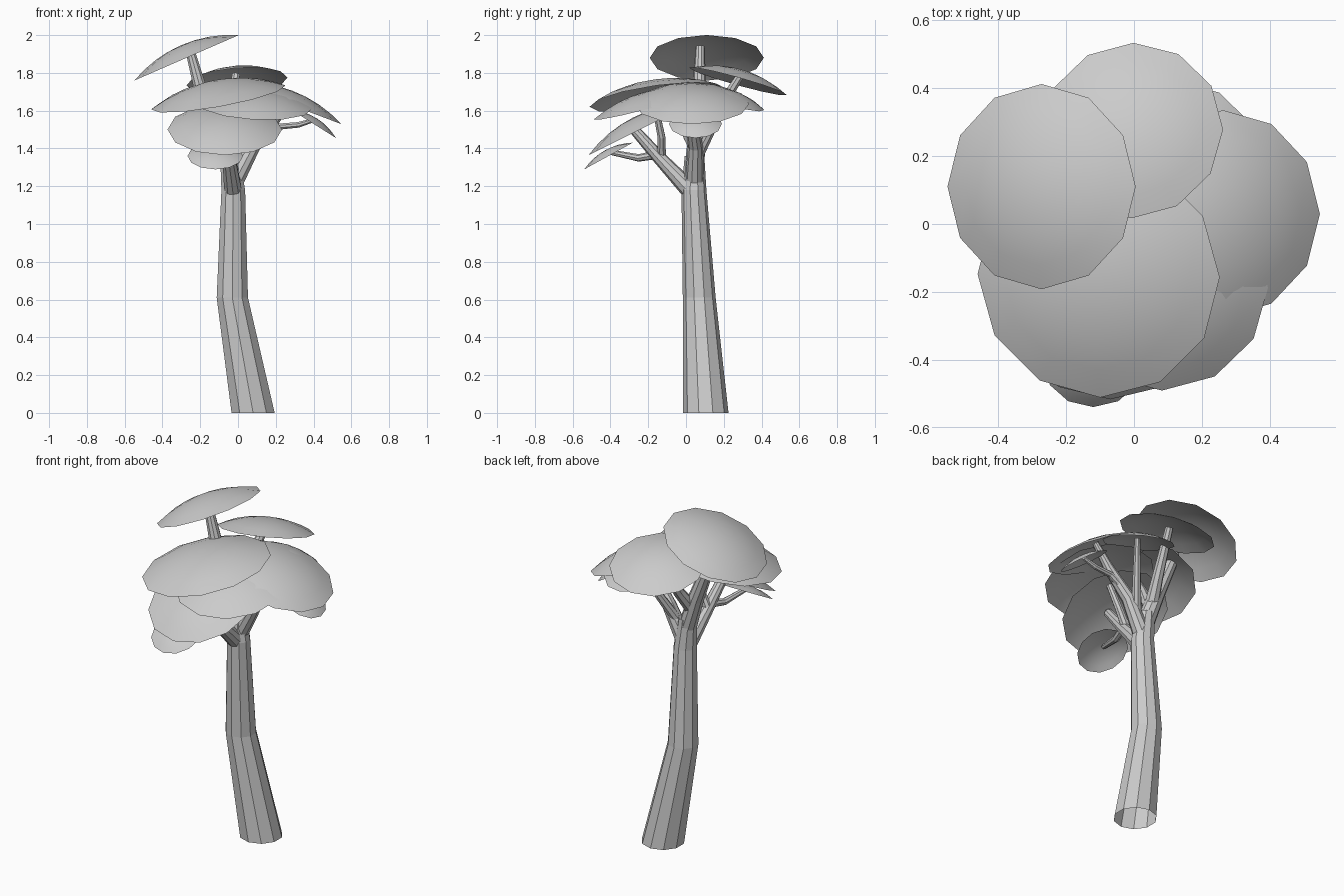
import bpy, bmesh, math
from mathutils import Vector, Matrix

cube = bpy.data.objects.get("Cube")
if cube:
    bpy.data.objects.remove(cube)


def make_material(name, color):
    mat = bpy.data.materials.new(name)
    mat.use_nodes = True
    mat.diffuse_color = (*color, 1)
    mat.node_tree.nodes["Principled BSDF"].inputs["Base Color"].default_value = (*color, 1)
    return mat


GREY = make_material("pale grey", (0.6, 0.6, 0.6))
UP = Vector((0, 0, 1))


def finish(bm, name, smooth):
    mesh = bpy.data.meshes.new(name)
    for f in bm.faces:
        f.smooth = smooth
    bm.to_mesh(mesh)
    bm.free()
    mesh.materials.append(GREY)
    obj = bpy.data.objects.new(name, mesh)
    bpy.context.collection.objects.link(obj)
    return obj


def tube(name, points, sides=10, level=False, cap=True):
    """Faceted tapering tube through (x, y, z, radius) points."""
    pos = [Vector(p[:3]) for p in points]
    bm = bmesh.new()
    rings = []
    for i, p in enumerate(pos):
        along = pos[min(i + 1, len(pos) - 1)] - pos[max(i - 1, 0)]
        turn = UP.rotation_difference(UP if level else along.normalized())
        ring = []
        for k in range(sides):
            a = math.tau * (k + 0.5) / sides
            ring.append(bm.verts.new(p + turn @ Vector((math.cos(a), math.sin(a), 0)) * points[i][3]))
        rings.append(ring)
    for lo, hi in zip(rings, rings[1:]):
        for k in range(sides):
            n = (k + 1) % sides
            bm.faces.new((lo[k], lo[n], hi[n], hi[k]))
    if cap:
        bm.faces.new(rings[-1])
    return finish(bm, name, False)


def canopy(name, center, radius, lean, sides=12, steps=4):
    """Open shallow dome whose axis leans by (x, y)."""
    height = 0.24 * radius
    sphere = (radius ** 2 + height ** 2) / (2 * height)
    half = math.asin(radius / sphere)
    axis = Vector((*lean, 1)).normalized()
    turn = Matrix.Translation(center) @ UP.rotation_difference(axis).to_matrix().to_4x4()
    bm = bmesh.new()
    top = bm.verts.new(turn @ Vector((0, 0, height)))
    inner = None
    for s in range(1, steps + 1):
        t = half * s / steps
        r, z = sphere * math.sin(t), sphere * math.cos(t) - sphere + height
        ring = [bm.verts.new(turn @ Vector((r * math.cos(math.tau * k / sides),
                                            r * math.sin(math.tau * k / sides), z)))
                for k in range(sides)]
        for k in range(sides):
            n = (k + 1) % sides
            if inner:
                bm.faces.new((inner[k], ring[k], ring[n], inner[n]))
            else:
                bm.faces.new((top, ring[k], ring[n]))
        inner = ring
    return finish(bm, name, True)


# Trunk, open at the ground
tube("trunk", [(0.08, 0.105, 0, 0.12), (-0.03, 0.07, 0.61, 0.087),
               (-0.025, 0.042, 1.18, 0.066), (-0.045, 0.045, 1.36, 0.052)], level=True)

# Main limbs
tube("top_limb", [(-0.04, 0.045, 1.3, 0.052), (-0.11, 0.06, 1.5, 0.045),
                  (-0.2, 0.07, 1.72, 0.036), (-0.26, 0.075, 1.94, 0.024)])
tube("front_limb", [(-0.025, 0.03, 1.17, 0.05), (-0.05, -0.15, 1.36, 0.035),
                    (-0.07, -0.3, 1.53, 0.026)])
tube("left_limb", [(-0.02, 0.045, 1.22, 0.05), (0.08, 0.05, 1.41, 0.04),
                   (0.2, 0.03, 1.56, 0.03), (0.3, 0.03, 1.69, 0.018)])

# Thinner branches
tube("back_branch", [(-0.08, 0.05, 1.42, 0.04), (-0.05, 0.14, 1.55, 0.032),
                     (-0.01, 0.29, 1.79, 0.022)], 8)
tube("back_left_branch", [(0.02, 0.045, 1.32, 0.03), (0.09, 0.13, 1.49, 0.024),
                          (0.16, 0.22, 1.69, 0.016)], 8)
tube("high_front_branch", [(-0.07, 0.05, 1.4, 0.036), (-0.09, -0.03, 1.55, 0.026),
                           (-0.1, -0.14, 1.72, 0.018)], 8)
tube("mid_front_branch", [(-0.05, -0.13, 1.36, 0.026), (0.0, -0.13, 1.46, 0.022),
                          (0.06, -0.17, 1.66, 0.016)], 8)
tube("low_front_branch", [(-0.05, -0.14, 1.37, 0.024), (-0.08, -0.25, 1.35, 0.02),
                          (-0.12, -0.4, 1.38, 0.014)], 8)
tube("low_left_branch", [(0.1, 0.05, 1.45, 0.022), (0.21, 0.05, 1.515, 0.018),
                         (0.32, 0.05, 1.525, 0.016), (0.4, 0.05, 1.55, 0.012)], 8)

# Canopy domes
for name, center, radius, lean in (
    ("top_canopy", (-0.272, 0.11, 1.88), 0.302, (-0.435, 0)),
    ("back_canopy", (-0.005, 0.275, 1.755), 0.268, (-0.08, 0.28)),
    ("large_front_canopy", (-0.104, -0.152, 1.67), 0.362, (-0.18, -0.14)),
    ("mid_front_canopy", (0.085, -0.19, 1.63), 0.31, (0.06, -0.26)),
    ("left_canopy", (0.262, 0.03, 1.637), 0.305, (0.38, 0)),
    ("back_left_canopy", (0.155, 0.223, 1.66), 0.2, (0.15, 0.3)),
    ("small_left_canopy", (0.4, 0.05, 1.53), 0.14, (0.63, 0)),
    ("low_front_canopy", (-0.07, -0.245, 1.5), 0.303, (0, -0.5)),
    ("lowest_canopy", (-0.12, -0.41, 1.36), 0.147, (0, -0.55)),
):
    canopy(name, center, radius, lean)
